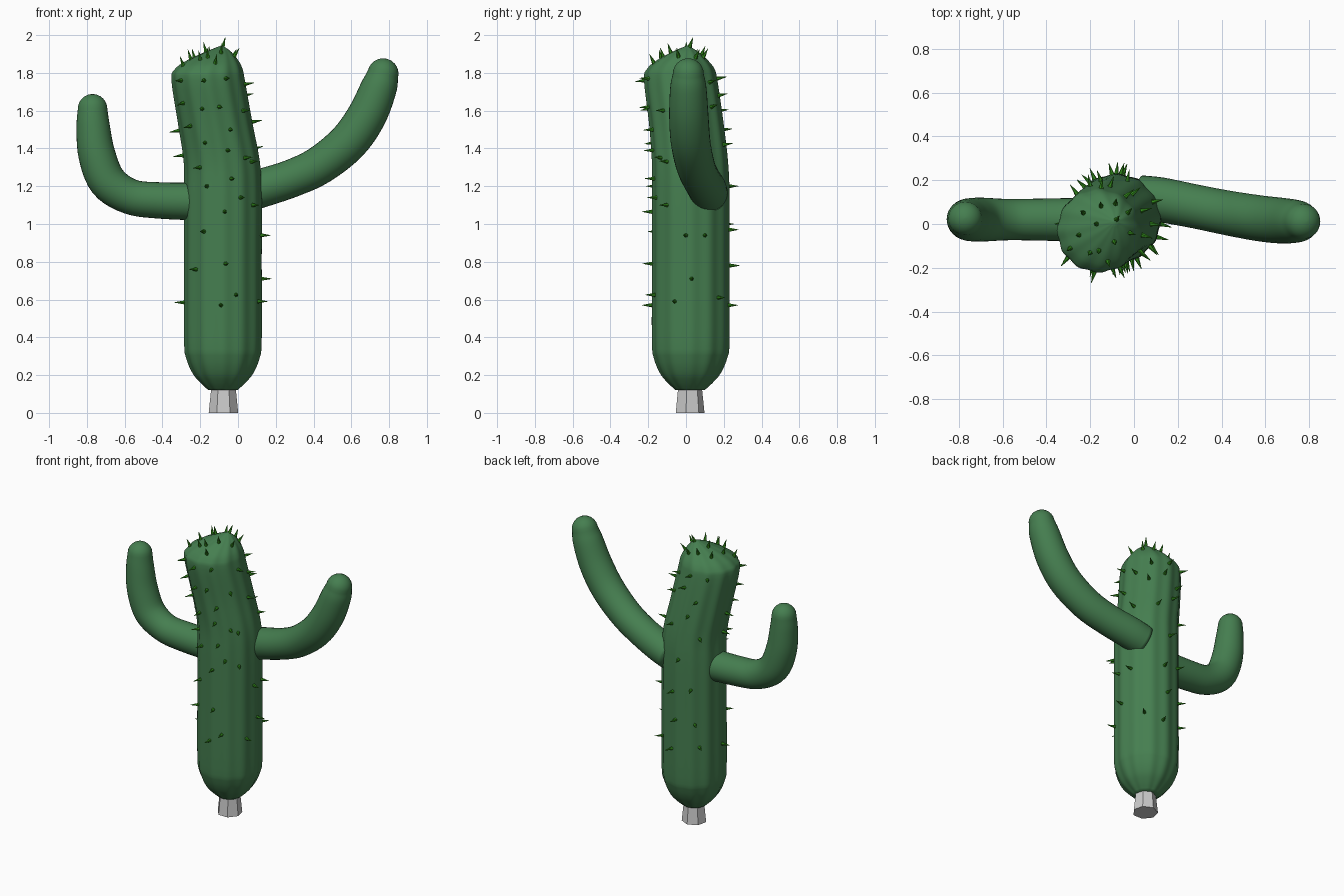
import bpy, bmesh, math
from mathutils import Vector
from mathutils.bvhtree import BVHTree

if "Cube" in bpy.data.objects:
    bpy.data.objects.remove(bpy.data.objects["Cube"])


def material(name, col):
    m = bpy.data.materials.new(name)
    m.diffuse_color = (*col, 1)
    m.use_nodes = True
    m.node_tree.nodes["Principled BSDF"].inputs["Base Color"].default_value = m.diffuse_color
    return m


green = material("skin_green", (0.06, 0.21, 0.08))
bright = material("spine_green", (0.03, 0.25, 0.01))


def finish(name, bm, mat=None, smooth=True):
    bmesh.ops.recalc_face_normals(bm, faces=bm.faces)
    me = bpy.data.meshes.new(name)
    bm.to_mesh(me)
    bm.free()
    ob = bpy.data.objects.new(name, me)
    bpy.context.collection.objects.link(ob)
    if mat:
        me.materials.append(mat)
    for p in me.polygons:
        p.use_smooth = smooth
    return ob


def resample(pts, n):
    """Catmull-Rom through (x, y, z, r) stations."""
    P = [Vector(p) for p in pts]
    P = [2 * P[0] - P[1]] + P + [2 * P[-1] - P[-2]]
    out = []
    for i in range(1, len(P) - 2):
        a, b, c, d = P[i - 1:i + 3]
        for k in range(n):
            t = k / n
            out.append(0.5 * (2 * b + (c - a) * t + (2 * a - 5 * b + 4 * c - d) * t * t
                              + (3 * b - a - 3 * c + d) * t ** 3))
    return out + [P[-2]]


def loft(name, st, sides, mat, upright=False, ribs=0, amp=0.0):
    """Skin round rings along the stations; upright keeps the rings level."""
    bm = bmesh.new()
    rings = []
    for i, s in enumerate(st):
        c = Vector(s[:3])
        t = Vector(st[min(i + 1, len(st) - 1)][:3]) - Vector(st[max(i - 1, 0)][:3])
        t = Vector((0, 0, 1)) if upright else t.normalized()
        v = Vector((0, 1, 0))
        v = (v - t * v.dot(t)).normalized()
        u = v.cross(t)
        ring = []
        for k in range(sides):
            a = 2 * math.pi * k / sides
            r = s[3] * (1 + amp * math.cos(ribs * a))
            ring.append(bm.verts.new(c + (u * math.cos(a) + v * math.sin(a)) * r))
        rings.append(ring)
    for A, B in zip(rings, rings[1:]):
        for k in range(sides):
            j = (k + 1) % sides
            bm.faces.new((A[k], A[j], B[j], B[k]))
    bm.faces.new(rings[0])
    bm.faces.new(rings[-1])
    return finish(name, bm, mat)


def arm(name, pts):
    """Tube with a rounded tip."""
    st = resample(pts, 5)
    end, prev = st[-1], st[-2]
    d = Vector(end[:3]) - Vector(prev[:3])
    d.normalize()
    r = end[3]
    for k in range(1, 7):
        a = math.radians(14.5 * k)
        st.append(Vector((*(Vector(end[:3]) + d * r * math.sin(a)), r * math.cos(a))))
    return loft(name, st, 32, mat=green)


# Ribbed trunk: tapered foot, straight body, leaning top, pointed crown
trunk_pts = [(-.08, .022, .12, .075), (-.08, .022, .16, .118), (-.08, .023, .21, .158),
             (-.08, .024, .29, .191), (-.08, .025, .385, .202), (-.08, .025, .8, .202),
             (-.08, .025, 1.15, .202), (-.086, .021, 1.33, .198), (-.12, .002, 1.53, .194),
             (-.158, -.028, 1.76, .191), (-.155, -.028, 1.82, .176), (-.135, -.02, 1.865, .135),
             (-.105, -.005, 1.91, .07), (-.085, .01, 1.945, .004)]
trunk = loft("trunk", resample(trunk_pts, 4), 96, green, True, 12, 0.018)

# Arms
arm("left_arm", [(-.2, .02, 1.118, .1), (-.42, .02, 1.125, .096), (-.57, .02, 1.145, .094),
                 (-.69, .02, 1.225, .1), (-.748, .02, 1.37, .098), (-.767, .022, 1.52, .088),
                 (-.77, .025, 1.61, .078)])
arm("right_arm", [(.03, .122, 1.16, .1), (.125, .11, 1.19, .102), (.28, .08, 1.24, .1),
                  (.43, .05, 1.31, .102), (.58, .025, 1.43, .105), (.68, .015, 1.57, .104),
                  (.745, .012, 1.72, .096), (.768, .012, 1.795, .082)])

# Grey seven-sided stub
bm = bmesh.new()
bmesh.ops.create_cone(bm, cap_ends=True, segments=7, radius1=.08, radius2=.066, depth=.135)
for v in bm.verts:
    v.co += Vector((-.077, .018, .0675))
stub = finish("base_stub", bm, None, False)

# Spines, placed by casting onto the trunk from each side
front = [(-.3, 1.76), (-.18, 1.76), (-.065, 1.77), (-.29, 1.64), (-.19, 1.61), (-.1, 1.62),
         (-.25, 1.52), (-.04, 1.5), (-.175, 1.43), (-.055, 1.39), (-.2, 1.3), (.035, 1.35),
         (-.035, 1.24), (-.165, 1.2), (.013, 1.14), (-.07, 1.065), (-.18, .96), (-.065, .79),
         (-.22, .76), (-.09, .57), (-.01, .625), (-.4, 1.48), (-.4, 1.35), (-.4, .585)]
side = [(0, .94), (.03, .71), (-.06, .59), (.17, .61), (.1, .94), (-.1, 1.1), (0, 1.54),
        (-.1, 1.33), (.06, 1.68), (-.05, 1.74), (-.12, 1.6), (.1, 1.4)]
back = [(-.26, 1.76), (-.15, 1.77), (-.04, 1.75), (-.11, 1.68), (-.2, 1.6), (-.01, 1.62),
        (-.15, 1.5), (-.03, 1.42), (-.22, 1.35), (-.1, 1.2), (-.18, 1.0), (-.06, .97),
        (-.08, .78), (-.2, .76), (-.05, .57), (-.22, .6)]
top = [(-.25, -.05), (-.29, -.11), (-.2, -.13), (-.16, -.12), (-.17, 0), (-.085, .09),
       (-.08, .02), (-.09, -.08), (-.02, -.04), (-.03, .05), (-.15, .08), (-.23, .05), (-.12, -.17)]

bm = bmesh.new()
bm.from_mesh(trunk.data)
tree = BVHTree.FromBMesh(bm)
bm.free()


def spine(bm, p, n):
    rot = Vector((0, 0, 1)).rotation_difference(n).to_matrix().to_4x4()
    res = bmesh.ops.create_cone(bm, cap_ends=True, segments=6, radius1=.013, radius2=.001, depth=.062)
    for v in res["verts"]:
        v.co = rot @ v.co + p + n * .022


jobs = [(Vector((x, -2, z)), Vector((0, 1, 0))) for x, z in front]
jobs += [(Vector((2, y, z)), Vector((-1, 0, 0))) for y, z in side]
jobs += [(Vector((x, 2, z)), Vector((0, -1, 0))) for x, z in back]
jobs += [(Vector((x, y, 3)), Vector((0, 0, -1))) for x, y in top]
bm = bmesh.new()
for o, d in jobs:
    p, n, _, _ = tree.ray_cast(o, d)
    if p is None:
        p, n, _, _ = tree.find_nearest(o + d * 2)
    if n.z > .4:
        n = n + Vector((0, 0, .6))
    spine(bm, p, n.normalized())
finish("spines", bm, bright, False)
